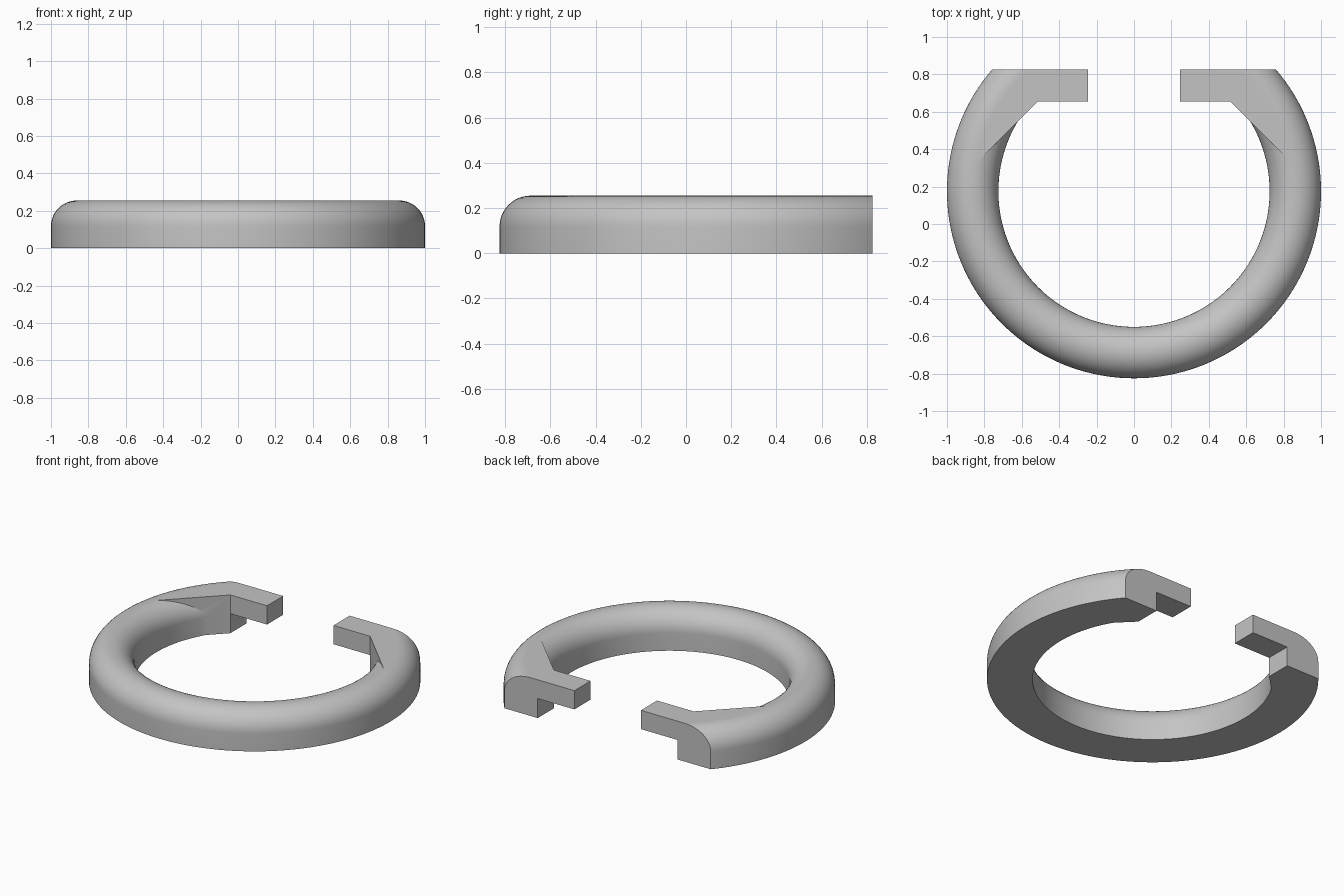
import bpy, bmesh
from math import sin, cos, pi, atan2, radians

if "Cube" in bpy.data.objects:
    bpy.data.objects.remove(bpy.data.objects["Cube"])

H = 0.255              # ring height
R_OUT, R_IN = 1.0, 0.725
R_TUBE = (R_OUT - R_IN) / 2
R_MID = (R_OUT + R_IN) / 2
CY = 0.175             # ring centre along y
BACK = 0.825           # flat cut at the back
LEG_X, TAB_X, TAB_Y, TAB_Z = 0.515, 0.245, 0.655, 0.13

grey = bpy.data.materials.new("plain grey")
grey.use_nodes = True
colour = (0.55, 0.55, 0.55, 1)
grey.diffuse_color = colour
grey.node_tree.nodes["Principled BSDF"].inputs["Base Color"].default_value = colour


def finish(name, bm):
    bmesh.ops.recalc_face_normals(bm, faces=bm.faces)
    mesh = bpy.data.meshes.new(name)
    bm.to_mesh(mesh)
    bm.free()
    mesh.materials.append(grey)
    ob = bpy.data.objects.new(name, mesh)
    bpy.context.collection.objects.link(ob)
    return ob


def prism(name, outline, z0, z1):
    bm = bmesh.new()
    face = bm.faces.new([bm.verts.new((x, y, z0)) for x, y in outline])
    top = bmesh.ops.extrude_face_region(bm, geom=[face])["geom"]
    verts = [v for v in top if isinstance(v, bmesh.types.BMVert)]
    bmesh.ops.translate(bm, verts=verts, vec=(0, 0, z1 - z0))
    return finish(name, bm)


def box(name, x0, x1, y0, y1, z0, z1):
    return prism(name, [(x0, y0), (x1, y0), (x1, y1), (x0, y1)], z0, z1)


def combine(target, tool, operation):
    mod = target.modifiers.new(operation.lower(), "BOOLEAN")
    mod.operation, mod.object, mod.solver = operation, tool, "EXACT"
    bpy.context.view_layer.objects.active = target
    bpy.ops.object.modifier_apply(modifier=mod.name)
    bpy.data.objects.remove(tool)


# Ring: flat base, straight walls and a half-round top, revolved
STEPS, TURN = 24, 160
profile = [(R_IN, 0), (R_OUT, 0)]
profile += [(R_MID + R_TUBE * cos(pi * i / STEPS), H - R_TUBE + R_TUBE * sin(pi * i / STEPS))
            for i in range(STEPS + 1)]
bm = bmesh.new()
loops = []
for k in range(TURN):
    a = 2 * pi * k / TURN - pi / 2
    loops.append([bm.verts.new((r * cos(a), CY + r * sin(a), z)) for r, z in profile])
n = len(profile)
for k in range(TURN):
    p, q = loops[k], loops[(k + 1) % TURN]
    for i in range(n):
        j = (i + 1) % n
        bm.faces.new((p[i], p[j], q[j], q[i]))
ring = finish("open_ring", bm)

# Opening at the back
combine(ring, box("gap_cutter", -LEG_X, LEG_X, 0.6, 1.5, -1, 1), "DIFFERENCE")
combine(ring, box("back_cutter", -1.5, 1.5, BACK, 1.5, -1, 1), "DIFFERENCE")

# Corner block and overhanging tab at each end
for side in (-1, 1):
    # diagonal inner edge runs from the leg corner out to the crest of the ring
    total = LEG_X + TAB_Y - CY
    x_end = (total + (2 * R_MID ** 2 - total ** 2) ** 0.5) / 2
    a0 = atan2(total - x_end, x_end)
    a1 = atan2(BACK - CY, (R_MID ** 2 - (BACK - CY) ** 2) ** 0.5)
    crest = [a0 + (a1 - a0) * i / 12 for i in range(13)]
    outline = [(LEG_X, BACK), (LEG_X, TAB_Y)]
    outline += [(R_MID * cos(a), CY + R_MID * sin(a)) for a in crest]
    block = prism("corner_block", [(side * x, y) for x, y in outline], 0, H)
    combine(ring, block, "UNION")
    tab = box("end_tab", side * TAB_X, side * (LEG_X + 0.03), TAB_Y, BACK, TAB_Z, H)
    combine(ring, tab, "UNION")

# Smooth curved walls, crisp corners
bpy.ops.object.select_all(action="DESELECT")
ring.select_set(True)
bpy.context.view_layer.objects.active = ring
bpy.ops.object.shade_smooth_by_angle(angle=radians(20))
